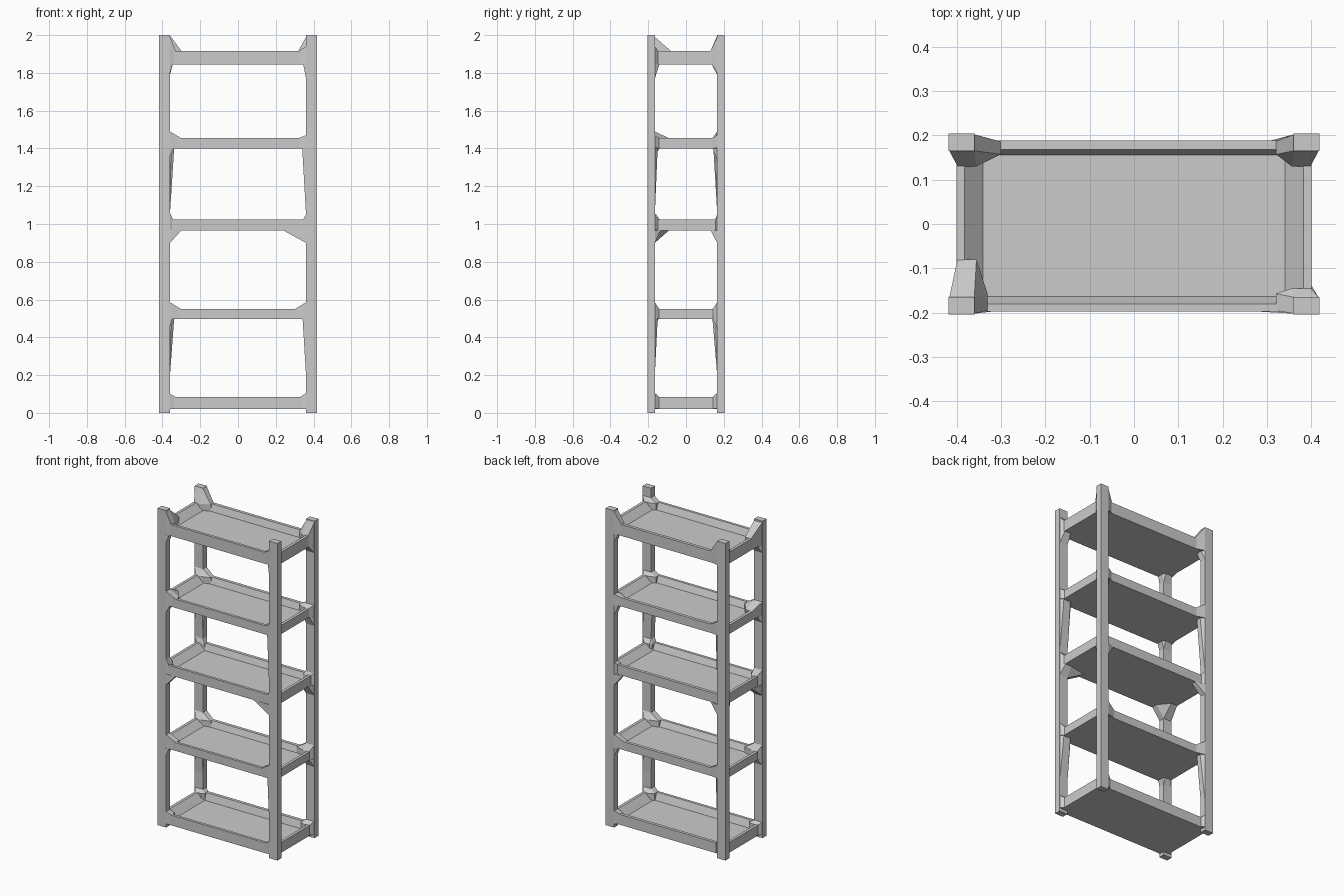
import bpy, bmesh

if "Cube" in bpy.data.objects:
    bpy.data.objects.remove(bpy.data.objects["Cube"])

PX0, PX1 = 0.36, 0.418      # post inner / outer x
PY0, PY1 = 0.165, 0.204     # post inner / outer y
CORNERS = {"front_left": (-1, -1), "front_right": (1, -1),
           "back_left": (-1, 1), "back_right": (1, 1)}


def finish(name, bm):
    bmesh.ops.recalc_face_normals(bm, faces=bm.faces[:])
    me = bpy.data.meshes.new(name)
    bm.to_mesh(me)
    bm.free()
    ob = bpy.data.objects.new(name, me)
    bpy.context.collection.objects.link(ob)
    return ob


def hull(name, points):
    bm = bmesh.new()
    for p in points:
        bm.verts.new(p)
    res = bmesh.ops.convex_hull(bm, input=bm.verts[:])
    junk = {v for v in res["geom_interior"] + res["geom_unused"]
            if isinstance(v, bmesh.types.BMVert)}
    bmesh.ops.delete(bm, geom=list(junk), context='VERTS')
    bmesh.ops.dissolve_limit(bm, angle_limit=0.01, verts=bm.verts[:], edges=bm.edges[:])
    return finish(name, bm)


def tray(name, bottom, top, floor):
    # stacked rectangles: underside, outer rim, inner rim, floor
    bm = bmesh.new()
    rings = []
    for x, y0, y1, z in ((0.40, -0.197, 0.188, bottom), (0.40, -0.197, 0.188, top),
                         (0.382, -0.18, 0.168, top), (0.34, -0.163, 0.155, floor)):
        rings.append([bm.verts.new((a, b, z)) for a, b in
                      ((-x, y0), (x, y0), (x, y1), (-x, y1))])
    for r, s in zip(rings, rings[1:]):
        for i in range(4):
            j = (i + 1) % 4
            bm.faces.new((r[i], r[j], s[j], s[i]))
    bm.faces.new(rings[0])
    bm.faces.new(rings[-1])
    return finish(name, bm)


def bracket(name, sx, sy, z_post, z_rail, z_base, dx, dy):
    # facetted brace: post section at z_post spreading along both rails at z_rail
    pts = [(x, y, z) for x in (PX0, PX1 - 0.002) for y in (PY0, PY1 - 0.002)
           for z in (z_post, z_base)]
    rail_y = 0.195 if sy < 0 else 0.186
    for z in {z_rail, z_base}:
        pts += [(PX0 - dx, y, z) for y in (PY0 - 0.008, rail_y)]
        pts += [(x, PY0 - dy, z) for x in (PX0 - 0.005, 0.398)]
    hull(name, [(sx * x, sy * y, z) for x, y, z in pts])


# corner posts
for cname, (sx, sy) in CORNERS.items():
    hull(cname + "_post", [(sx * x, sy * y, z) for x in (PX0, PX1)
                           for y in (PY0, PY1) for z in (0, 2)])

# shelves: bottom, top, floor heights, then braces (post z, spread x, spread y)
# above and below, in the order of CORNERS
SHELVES = [
    (0.02, 0.085, 0.04,
     [(0.10, 0.03, 0.02), (0.105, 0.03, 0.025), (0.10, 0.02, 0.025), (0.105, 0.03, 0.025)],
     []),
    (0.498, 0.55, 0.512,
     [(0.585, 0.06, 0.025)] * 2 + [(0.585, 0.06, 0.025)] * 2,
     [(0.46, 0.015, 0.02), (0.20, 0.018, 0.015), (0.20, 0.022, 0.025), (0.45, 0.015, 0.025)]),
    (0.965, 1.025, 0.985,
     [(1.06, 0.015, 0.025), (1.05, 0.015, 0.02), (1.05, 0.015, 0.01), (1.04, 0.015, 0.01)],
     [(0.90, 0.06, 0.075), (0.90, 0.12, 0.03), (0.90, 0.06, 0.035), (0.90, 0.05, 0.035)]),
    (1.40, 1.455, 1.415,
     [(1.49, 0.06, 0.075), (1.47, 0.04, 0.025), (1.49, 0.06, 0.025), (1.47, 0.04, 0.03)],
     [(1.36, 0.02, 0.025), (1.05, 0.02, 0.015), (1.06, 0.022, 0.02), (1.34, 0.02, 0.025)]),
    (1.845, 1.917, 1.875,
     [(1.99, 0.03, 0.085), (1.94, 0.04, 0.02), (1.998, 0.06, 0.035), (1.99, 0.04, 0.035)],
     [(1.80, 0.015, 0.025), (1.77, 0.015, 0.025), (1.79, 0.015, 0.03), (1.80, 0.015, 0.03)]),
]
for n, (bottom, top, floor, above, below) in enumerate(SHELVES, 1):
    tray(f"shelf_{n}", bottom, top, floor)
    for (cname, (sx, sy)), (z, dx, dy) in zip(CORNERS.items(), above):
        bracket(f"shelf_{n}_{cname}_upper_brace", sx, sy, z, top - 0.001, bottom + 0.002, dx, dy)
    for (cname, (sx, sy)), (z, dx, dy) in zip(CORNERS.items(), below):
        bracket(f"shelf_{n}_{cname}_lower_brace", sx, sy, z, bottom + 0.001, bottom + 0.001, dx, dy)
